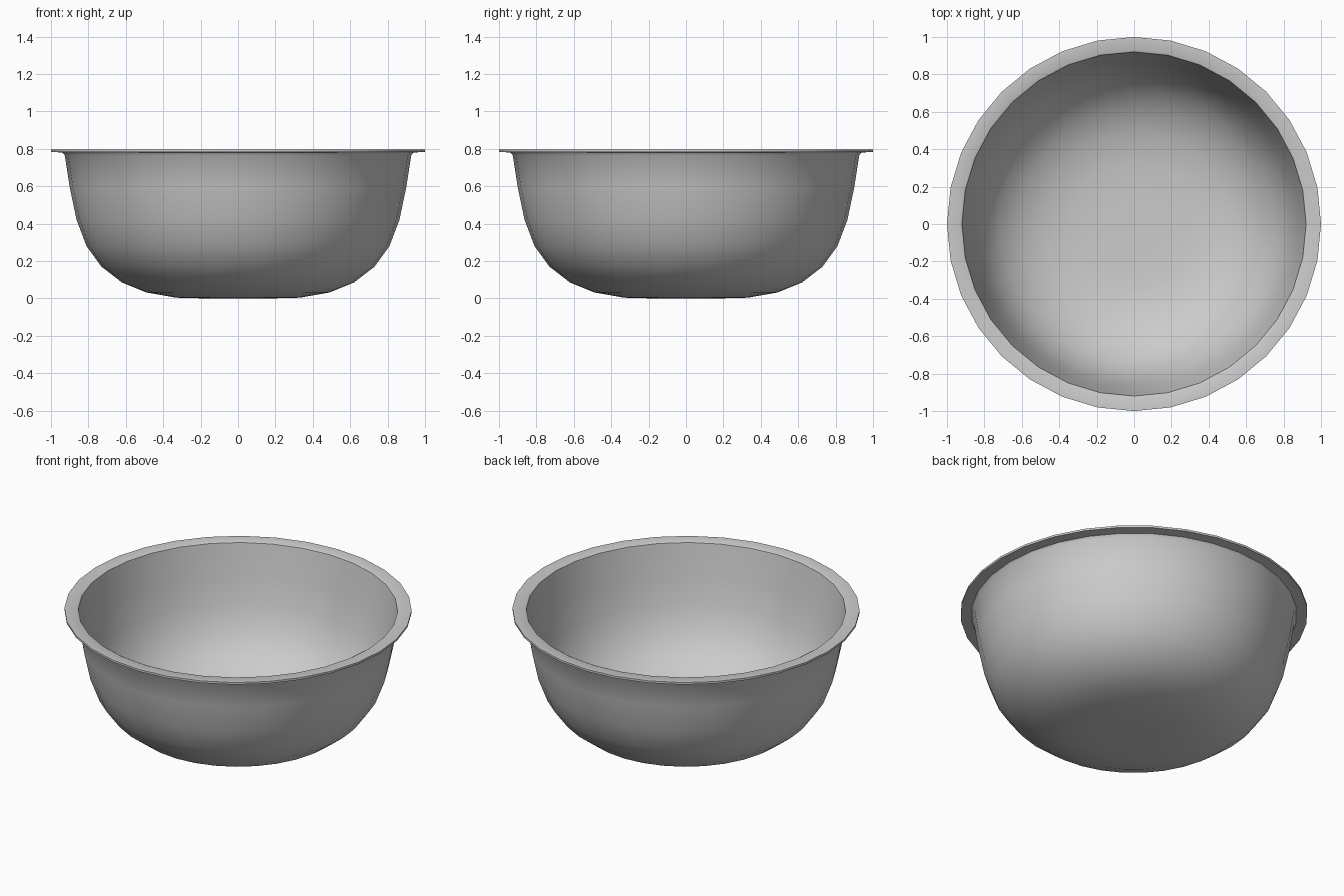
import bpy, bmesh, math

if "Cube" in bpy.data.objects:
    bpy.data.objects.remove(bpy.data.objects["Cube"])

SEGMENTS = 32

# (radius, height) from the outer base centre, up over the rim, down the inside
outer = [(0.17, 0.0), (0.33, 0.004), (0.49, 0.032), (0.62, 0.085), (0.73, 0.17),
         (0.81, 0.28), (0.863, 0.42), (0.90, 0.595), (0.926, 0.765), (0.938, 0.78)]
rim = [(1.0, 0.784), (1.0, 0.797), (0.93, 0.797), (0.92, 0.792)]
inner = [(0.887, 0.597), (0.85, 0.424), (0.798, 0.286), (0.72, 0.179),
         (0.613, 0.097), (0.487, 0.044), (0.33, 0.017), (0.17, 0.013)]


def lathe(name, profile, bottom_z, top_z):
    """Revolve a profile around z, closing both ends on the axis."""
    bm = bmesh.new()
    rings = []
    for r, z in profile:
        rings.append([bm.verts.new((r * math.cos(2 * math.pi * i / SEGMENTS),
                                    r * math.sin(2 * math.pi * i / SEGMENTS), z))
                      for i in range(SEGMENTS)])
    first, last = bm.verts.new((0, 0, bottom_z)), bm.verts.new((0, 0, top_z))
    for i in range(SEGMENTS):
        j = (i + 1) % SEGMENTS
        bm.faces.new((first, rings[0][j], rings[0][i]))
        for a, b in zip(rings, rings[1:]):
            bm.faces.new((a[i], a[j], b[j], b[i]))
        bm.faces.new((rings[-1][i], rings[-1][j], last))
    bmesh.ops.recalc_face_normals(bm, faces=bm.faces)
    mesh = bpy.data.meshes.new(name)
    bm.to_mesh(mesh)
    bm.free()
    obj = bpy.data.objects.new(name, mesh)
    bpy.context.collection.objects.link(obj)
    return obj


# Bowl: thin-walled body with a flat flange rim
bowl = lathe("bowl", outer + rim + inner, 0.0, 0.012)
bpy.context.view_layer.objects.active = bowl
bowl.select_set(True)
bpy.ops.object.shade_smooth_by_angle(angle=math.radians(35))
